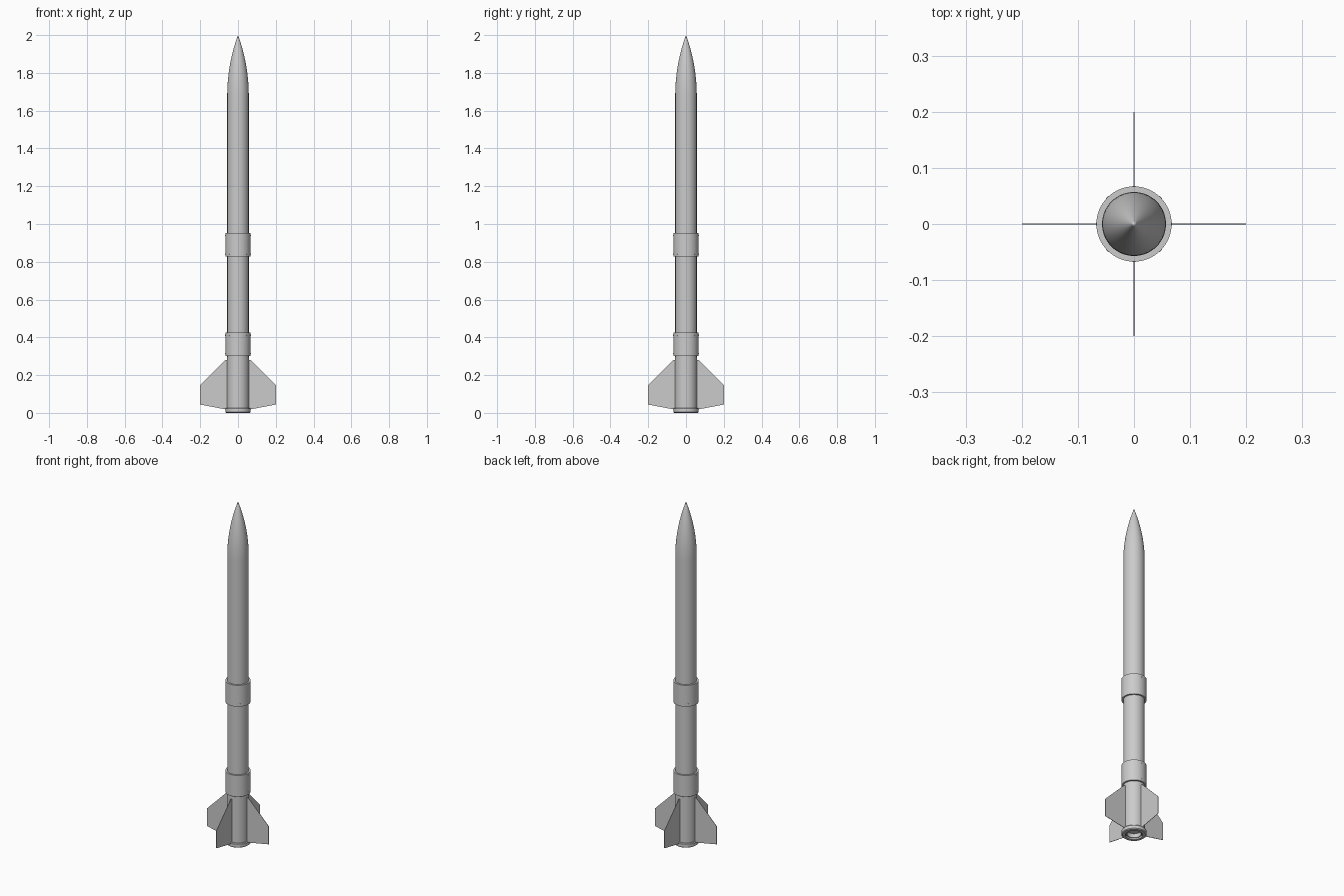
import bpy
import bmesh
from math import cos, sin, pi, radians
from mathutils import Matrix, Vector

cube = bpy.data.objects.get("Cube")
if cube:
    bpy.data.objects.remove(cube)

grey = bpy.data.materials.new("light_grey")
grey.use_nodes = True
grey.diffuse_color = (0.6, 0.6, 0.6, 1)
grey.node_tree.nodes["Principled BSDF"].inputs["Base Color"].default_value = (0.6, 0.6, 0.6, 1)

SIDES = 64
R_BODY, R_SLEEVE = 0.057, 0.067


def finish(name, bm, smooth=True):
    bmesh.ops.recalc_face_normals(bm, faces=bm.faces)
    mesh = bpy.data.meshes.new(name)
    bm.to_mesh(mesh)
    bm.free()
    mesh.materials.append(grey)
    obj = bpy.data.objects.new(name, mesh)
    bpy.context.collection.objects.link(obj)
    if smooth:
        bpy.ops.object.select_all(action='DESELECT')
        obj.select_set(True)
        bpy.context.view_layer.objects.active = obj
        bpy.ops.object.shade_smooth_by_angle(angle=radians(30))
    return obj


def lathe(name, profile, closed=True):
    """Spin an (r, z) profile around the vertical axis."""
    bm = bmesh.new()
    verts = [bm.verts.new((r, 0, z)) for r, z in profile]
    edges = [bm.edges.new(pair) for pair in zip(verts, verts[1:])]
    if closed:
        edges.append(bm.edges.new((verts[-1], verts[0])))
    bmesh.ops.spin(bm, geom=verts + edges, cent=(0, 0, 0), axis=(0, 0, 1),
                   angle=2 * pi, steps=SIDES, use_merge=True)
    bmesh.ops.remove_doubles(bm, verts=bm.verts, dist=1e-5)
    return finish(name, bm)


def tube(name, outer, inner, low, high):
    return lathe(name, [(outer, low), (outer, high), (inner, high), (inner, low)])


# Airframe
tube("body_tube", R_BODY, 0.054, 0.008, 1.68)
tube("fin_can", 0.059, R_BODY, 0.02, 0.295)

# Ogive nose cone
NOSE_LOW, NOSE_LEN = 1.68, 0.32
rho = (R_BODY ** 2 + NOSE_LEN ** 2) / (2 * R_BODY)
nose = []
for i in range(25):
    h = NOSE_LEN * i / 24
    nose.append((max(0, (rho ** 2 - h ** 2) ** 0.5 + R_BODY - rho), NOSE_LOW + h))
lathe("nose_cone", [(0, NOSE_LOW)] + nose, closed=False)

# Sleeves with small fasteners near both ends
for label, low, high in (("lower", 0.3, 0.425), ("upper", 0.828, 0.953)):
    tube(label + "_sleeve", R_SLEEVE, R_BODY, low, high)
    bm = bmesh.new()
    for z in (low + 0.014, high - 0.014):
        for k in range(8):
            a = k * pi / 4
            out = Vector((cos(a), sin(a), 0))
            place = Matrix.Translation(out * (R_SLEEVE - 0.001) + Vector((0, 0, z)))
            turn = out.to_track_quat('Z', 'Y').to_matrix().to_4x4()
            bmesh.ops.create_cone(bm, cap_ends=True, segments=12, radius1=0.003,
                                  radius2=0.003, depth=0.003, matrix=place @ turn)
    finish(label + "_sleeve_fasteners", bm)

# Motor tube, bulkhead and retaining ring at the open tail
tube("motor_tube", 0.042, 0.038, 0.006, 0.3)
tube("tail_centering_ring", 0.054, 0.042, 0.012, 0.02)
lathe("motor_bulkhead", [(0, 0.03), (0.038, 0.03), (0.038, 0.04), (0, 0.04)], closed=False)
lathe("tail_ring", [(0.062, 0), (R_SLEEVE, 0.004), (R_SLEEVE, 0.022),
                    (0.064, 0.026), (0.057, 0.026), (0.046, 0.008), (0.046, 0)])

# Four clipped fins
outline = [(0.057, 0.28), (0.068, 0.28), (0.2, 0.148), (0.2, 0.044), (0.057, 0.017)]
for k, label in enumerate(("left", "back", "right", "front")):
    bm = bmesh.new()
    face = bm.faces.new([bm.verts.new((x, -0.0012, z)) for x, z in outline])
    side = bmesh.ops.extrude_face_region(bm, geom=[face])["geom"]
    bmesh.ops.translate(bm, vec=(0, 0.0024, 0),
                        verts=[g for g in side if isinstance(g, bmesh.types.BMVert)])
    bmesh.ops.rotate(bm, verts=bm.verts, matrix=Matrix.Rotation(k * pi / 2, 3, 'Z'))
    finish(label + "_fin", bm, smooth=False)
